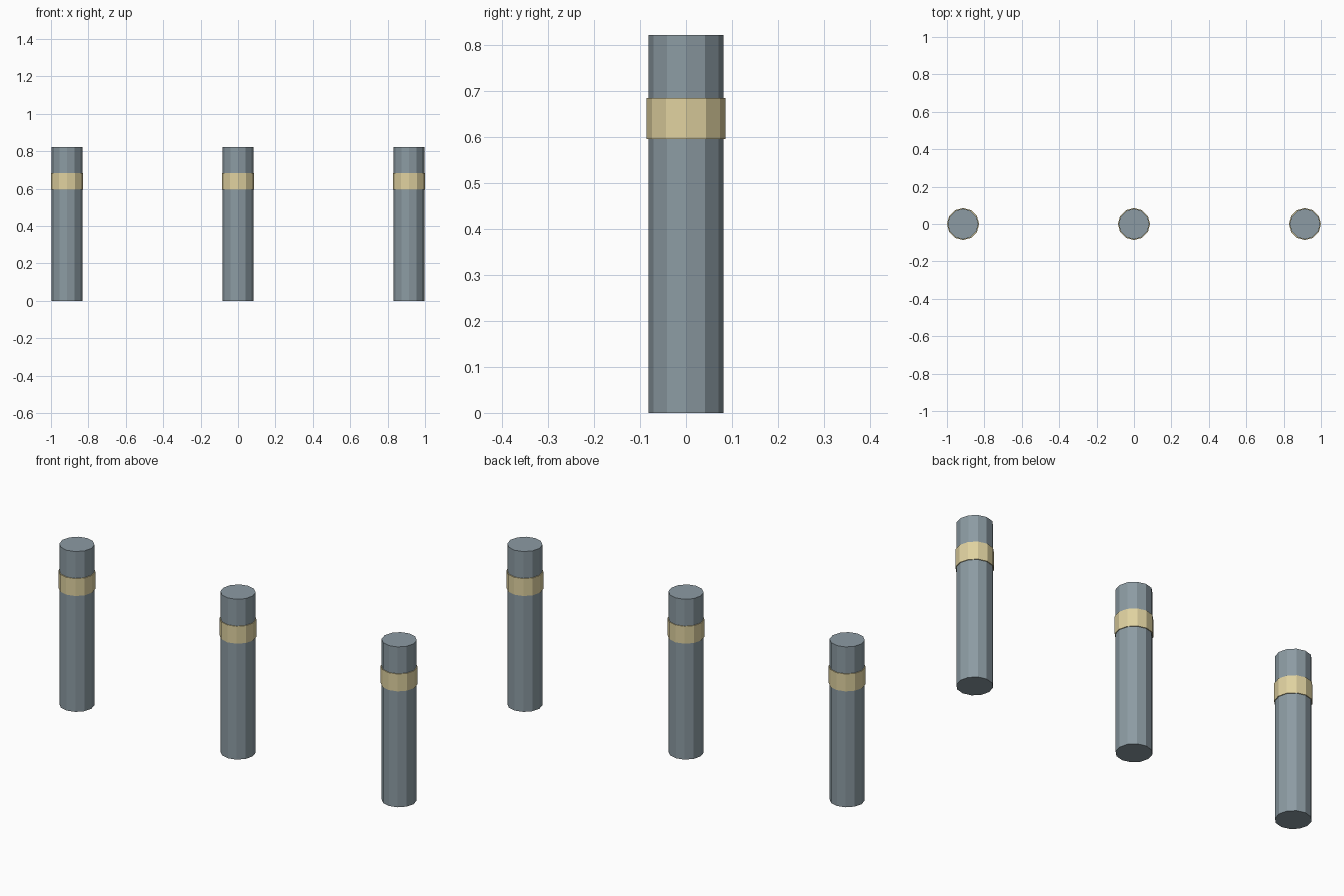
import bpy

if "Cube" in bpy.data.objects:
    bpy.data.objects.remove(bpy.data.objects["Cube"])

POST_R, POST_H = 0.082, 0.822
BAND_R, BAND_Z0, BAND_Z1 = 0.086, 0.596, 0.685
SPACING = 1.0 - BAND_R
SIDES = 12


def material(name, rgb):
    mat = bpy.data.materials.new(name)
    mat.diffuse_color = (*rgb, 1.0)
    mat.use_nodes = True
    mat.node_tree.nodes["Principled BSDF"].inputs["Base Color"].default_value = mat.diffuse_color
    return mat


def cylinder(name, x, radius, z0, z1, mat):
    """Flat-shaded twelve-sided cylinder between two heights."""
    bpy.ops.mesh.primitive_cylinder_add(
        vertices=SIDES, radius=radius, depth=z1 - z0,
        location=(x, 0, (z0 + z1) / 2))
    obj = bpy.context.object
    obj.name = name
    obj.data.materials.append(mat)
    return obj


steel = material("blue_grey_steel", (0.262, 0.328, 0.366))
cream = material("pale_yellow_band", (0.74, 0.64, 0.35))

# Three bollards in a row, each a post with a reflective band
for side, x in (("left", -SPACING), ("middle", 0.0), ("right", SPACING)):
    cylinder(f"{side}_post", x, POST_R, 0.0, POST_H, steel)
    cylinder(f"{side}_band", x, BAND_R, BAND_Z0, BAND_Z1, cream)
